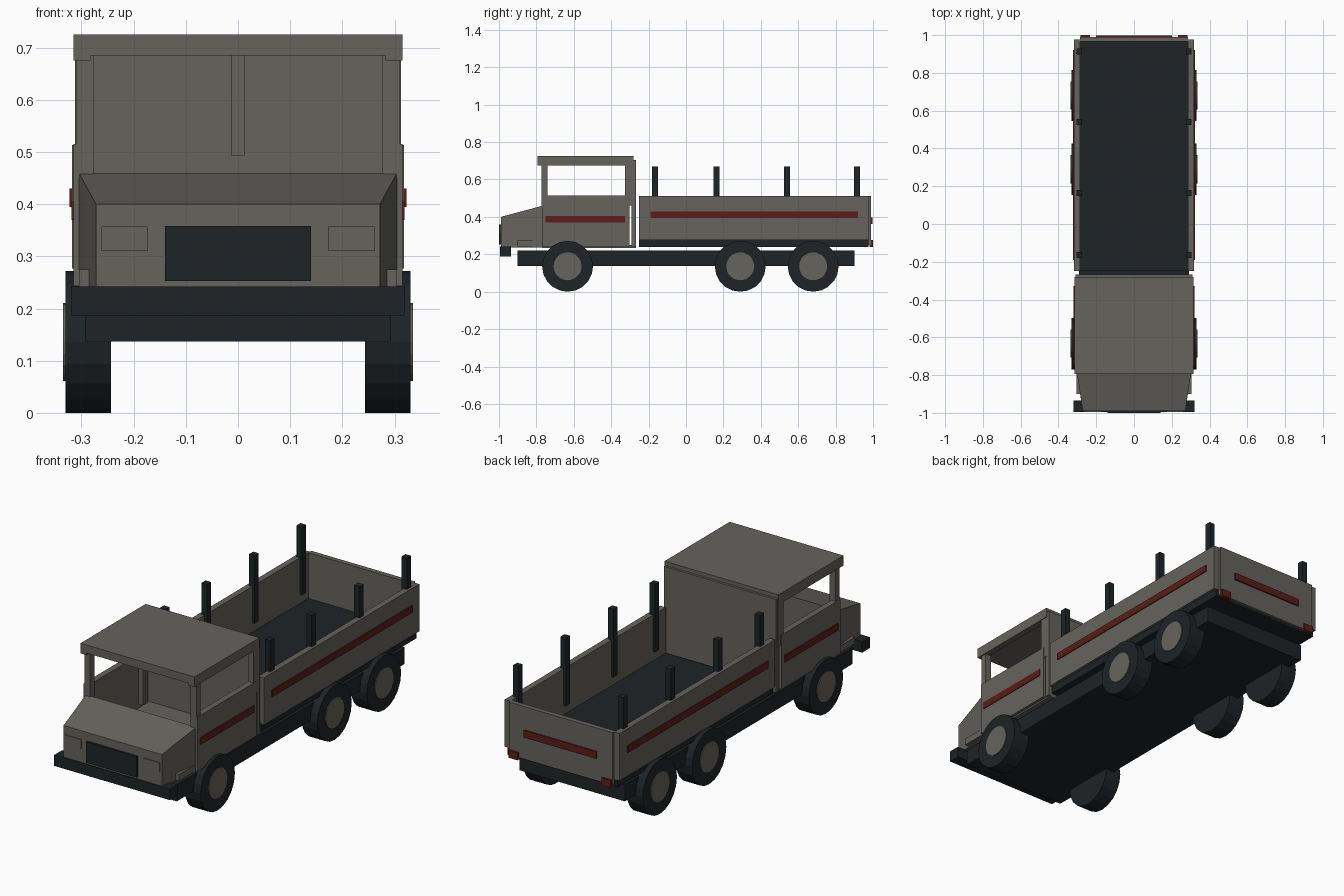
import bpy, bmesh, math

if "Cube" in bpy.data.objects:
    bpy.data.objects.remove(bpy.data.objects["Cube"])

def material(name, rgb):
    m = bpy.data.materials.new(name)
    m.diffuse_color = (*rgb, 1)
    m.use_nodes = True
    m.node_tree.nodes["Principled BSDF"].inputs["Base Color"].default_value = m.diffuse_color
    return m

BODY = material("body_grey", (0.13, 0.125, 0.11))
DARK = material("dark", (0.013, 0.017, 0.019))
RED = material("red", (0.11, 0.012, 0.009))

def finish(name, bm, mat):
    bmesh.ops.recalc_face_normals(bm, faces=bm.faces)
    me = bpy.data.meshes.new(name)
    bm.to_mesh(me)
    bm.free()
    me.materials.append(mat)
    ob = bpy.data.objects.new(name, me)
    bpy.context.collection.objects.link(ob)
    return ob

def box(name, x, y, z, mat=BODY, edit=None):
    """Box from (min, max) ranges; edit(co) may reshape each corner."""
    bm = bmesh.new()
    bmesh.ops.create_cube(bm, size=1)
    for v in bm.verts:
        for i, (a, b) in enumerate((x, y, z)):
            v.co[i] = a if v.co[i] < 0 else b
        if edit:
            edit(v.co)
    return finish(name, bm, mat)

def pair(name, x, y, z, mat=BODY):
    """The same box on the right and left sides."""
    box(name + "_right", x, y, z, mat)
    box(name + "_left", (-x[1], -x[0]), y, z, mat)

def disc(name, x0, x1, y, z, r, mat, sides=20):
    """Cylinder lying along x."""
    bm = bmesh.new()
    bmesh.ops.create_cone(bm, cap_ends=True, segments=sides, radius1=r, radius2=r, depth=abs(x1 - x0))
    ob = finish(name, bm, mat)
    ob.rotation_euler = (0, math.pi / 2, 0)
    ob.location = ((x0 + x1) / 2, y, z)

# Chassis and bumper
box("chassis", (-0.292, 0.292), (-0.90, 0.90), (0.137, 0.22), DARK)
box("front_bumper", (-0.32, 0.32), (-0.995, -0.935), (0.187, 0.242), DARK)

# Wheels with hubs
for i, y in enumerate((-0.633, 0.29, 0.68)):
    for side, s in (("right", 1), ("left", -1)):
        disc(f"tyre_{i}_{side}", s * 0.243, s * 0.331, y, 0.136, 0.136, DARK)
        disc(f"hub_{i}_{side}", s * 0.30, s * 0.335, y, 0.136, 0.075, BODY)

# Hood, tapering to the front with a sloped top
def taper(co):
    if co.y < -0.9:
        co.x *= 0.272 / 0.305
        if co.z > 0.4:
            co.z = 0.40

box("hood", (-0.305, 0.305), (-0.99, -0.765), (0.237, 0.46), BODY, taper)
box("grille", (-0.14, 0.14), (-1.0, -0.985), (0.253, 0.358), DARK)
pair("headlight", (0.173, 0.262), (-0.995, -0.985), (0.31, 0.357))
pair("fender_step", (0.285, 0.305), (-0.90, -0.77), (0.242, 0.275))

# Cab
box("cab_floor", (-0.30, 0.30), (-0.77, -0.268), (0.235, 0.25))
box("cab_rear_wall", (-0.31, 0.31), (-0.292, -0.268), (0.24, 0.705))
box("roof", (-0.315, 0.315), (-0.795, -0.28), (0.685, 0.725))
pair("roof_rail", (0.283, 0.315), (-0.795, -0.28), (0.675, 0.69))
pair("door", (0.285, 0.315), (-0.77, -0.303), (0.243, 0.515))
pair("front_pillar", (0.277, 0.31), (-0.772, -0.74), (0.45, 0.685))
pair("rear_pillar", (0.285, 0.312), (-0.325, -0.28), (0.46, 0.685))
box("windshield_divider", (-0.0125, 0.0125), (-0.77, -0.745), (0.493, 0.69))
pair("door_stripe", (0.312, 0.319), (-0.75, -0.327), (0.37, 0.405), RED)

# Cargo bed
box("bed_floor", (-0.305, 0.305), (-0.25, 0.975), (0.24, 0.285), DARK)
pair("bed_side", (0.287, 0.318), (-0.25, 0.978), (0.277, 0.513))
box("tailgate", (-0.287, 0.287), (0.965, 0.99), (0.25, 0.513))
pair("bed_stripe", (0.315, 0.323), (-0.19, 0.92), (0.395, 0.43), RED)
box("tailgate_stripe", (-0.20, 0.20), (0.985, 0.997), (0.362, 0.398), RED)
pair("tail_light", (0.232, 0.283), (0.98, 1.0), (0.24, 0.277), RED)

# Stakes along the bed sides
for i, y in enumerate((-0.165, 0.163, 0.54, 0.914)):
    pair(f"stake_{i}", (0.275, 0.305), (y - 0.016, y + 0.016), (0.33, 0.67), DARK)
